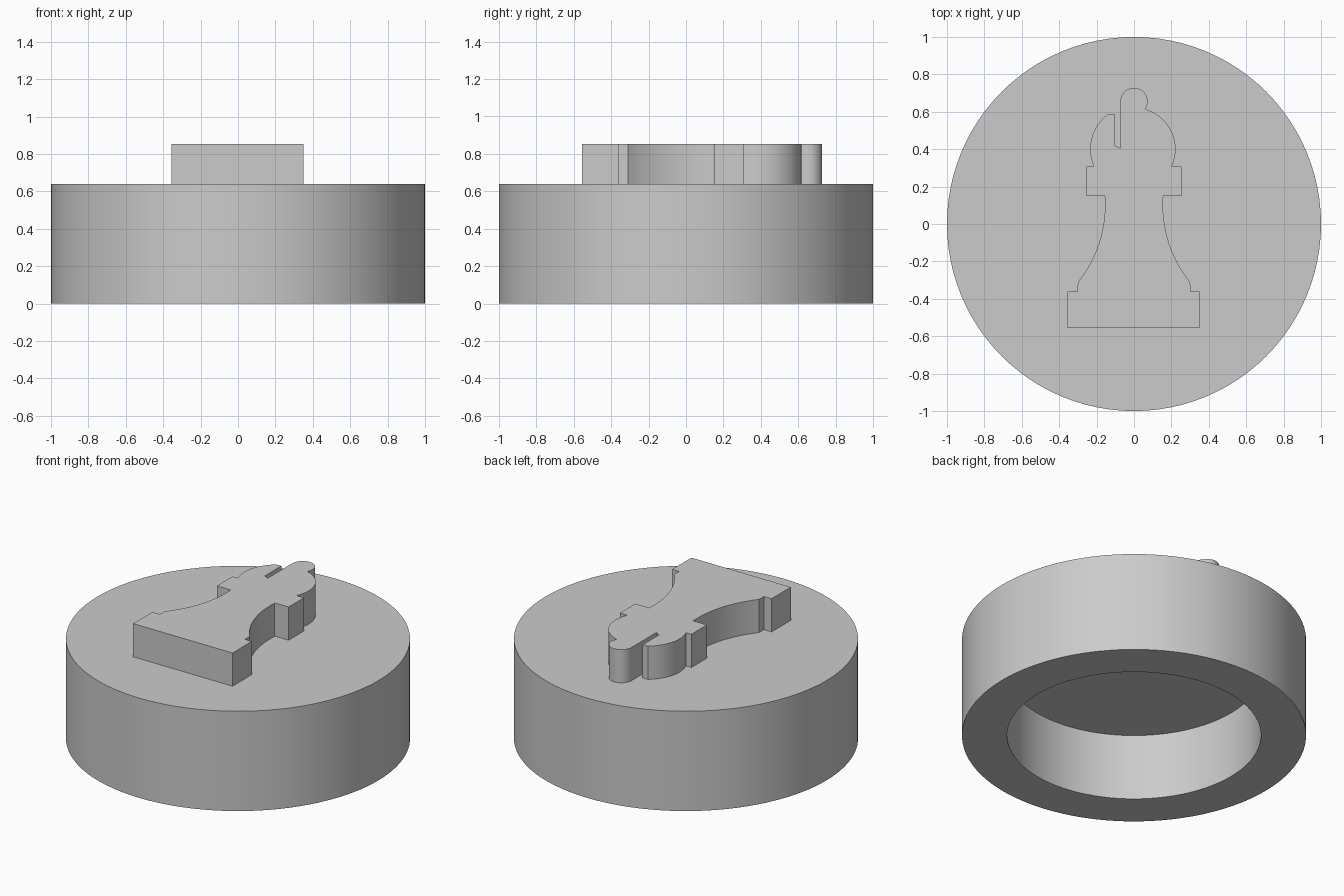
import bpy
import bmesh
from math import cos, sin, radians

if "Cube" in bpy.data.objects:
    bpy.data.objects.remove(bpy.data.objects["Cube"], do_unlink=True)

GREY = (0.6, 0.6, 0.6, 1)
grey = bpy.data.materials.new("light grey")
grey.use_nodes = True
grey.diffuse_color = GREY
grey.node_tree.nodes["Principled BSDF"].inputs["Base Color"].default_value = GREY


def arc(cx, cy, r, start, end, steps=16):
    """Points along a circular arc, angles in degrees."""
    angles = [radians(start + (end - start) * i / steps) for i in range(steps + 1)]
    return [(cx + r * cos(a), cy + r * sin(a)) for a in angles]


def finish(bm, name):
    bmesh.ops.recalc_face_normals(bm, faces=bm.faces)
    mesh = bpy.data.meshes.new(name)
    bm.to_mesh(mesh)
    bm.free()
    mesh.materials.append(grey)
    obj = bpy.data.objects.new(name, mesh)
    bpy.context.collection.objects.link(obj)
    return obj


def select_only(obj):
    bpy.ops.object.select_all(action="DESELECT")
    obj.select_set(True)
    bpy.context.view_layer.objects.active = obj


# Round body with a recess underneath: rings joined from the top down and inside
SIDES = 96
HEIGHT = 0.64
RIM = 0.738
RECESS = 0.425
bm = bmesh.new()
rings = []
for radius, z in ((1, HEIGHT), (1, 0), (RIM, 0), (RIM, RECESS)):
    points = arc(0, 0, radius, 0, 360, SIDES)[:-1]
    rings.append([bm.verts.new((x, y, z)) for x, y in points])
for upper, lower in zip(rings, rings[1:]):
    for i in range(SIDES):
        j = (i + 1) % SIDES
        bm.faces.new((upper[i], upper[j], lower[j], lower[i]))
bm.faces.new(rings[0])
bm.faces.new(rings[-1])
body = finish(bm, "round_body")

# Raised chess piece: outline anticlockwise from the foot
waist = arc(0.807, 0.1, 0.652, 219, 176)
outline = [(-0.355, -0.555), (0.35, -0.555), (0.35, -0.36), (0.302, -0.36)]
outline += waist
outline += [(0.155, 0.15), (0.254, 0.15), (0.254, 0.307)]
outline += arc(0, 0.4, 0.222, -25, 73)              # right side of head
outline += arc(0, 0.655, 0.073, -30, 180)           # ball on top
outline += [(-0.073, 0.405), (-0.104, 0.42), (-0.104, 0.588)]  # slot
outline += arc(0, 0.4, 0.234, 127, 203)             # left side of head
outline += [(-0.254, 0.307), (-0.254, 0.15), (-0.155, 0.15)]
outline += [(-x, y) for x, y in reversed(waist)]
outline += [(-0.302, -0.36), (-0.355, -0.36)]

bm = bmesh.new()
face = bm.faces.new([bm.verts.new((x, y, HEIGHT)) for x, y in outline])
raised = bmesh.ops.extrude_face_region(bm, geom=[face])["geom"]
tops = [v for v in raised if isinstance(v, bmesh.types.BMVert)]
bmesh.ops.translate(bm, verts=tops, vec=(0, 0, 0.213))
bmesh.ops.triangulate(bm, faces=[f for f in bm.faces if len(f.verts) > 4])
emblem = finish(bm, "raised_chess_piece")

for obj in (body, emblem):
    select_only(obj)
    bpy.ops.object.shade_smooth_by_angle(angle=radians(20))
